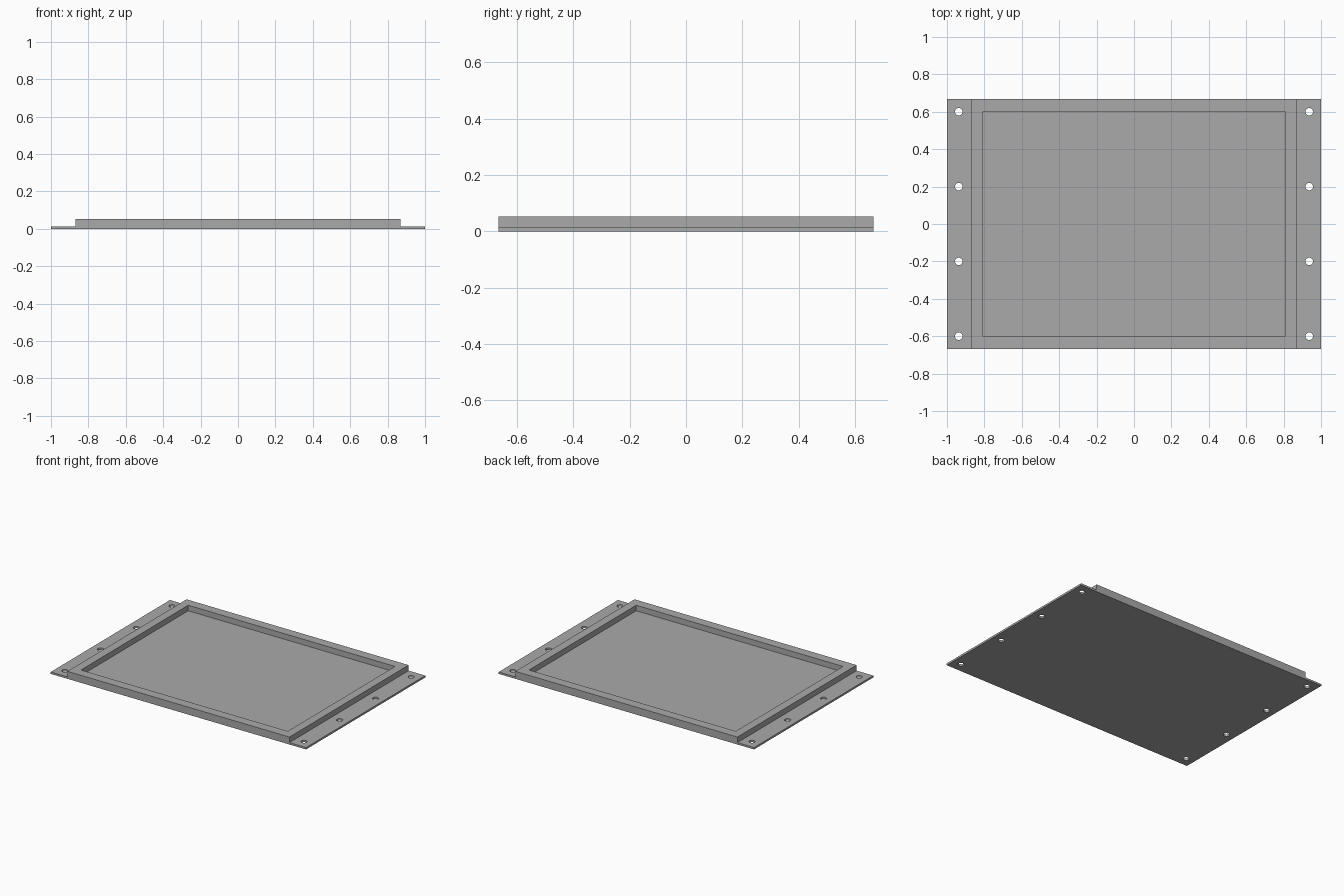
import bpy
import bmesh

cube = bpy.data.objects.get("Cube")
if cube:
    bpy.data.objects.remove(cube, do_unlink=True)

HALF_Y = 0.667
PLATE_TOP = 0.0135
FRAME_TOP = 0.053

grey = bpy.data.materials.new("plain_grey")
grey.use_nodes = True
colour = (0.4, 0.4, 0.4, 1)
grey.diffuse_color = colour
grey.node_tree.nodes["Principled BSDF"].inputs["Base Color"].default_value = colour


def finish(name, bm):
    mesh = bpy.data.meshes.new(name)
    bm.to_mesh(mesh)
    bm.free()
    mesh.materials.append(grey)
    obj = bpy.data.objects.new(name, mesh)
    bpy.context.collection.objects.link(obj)
    return obj


def box(name, half_x, half_y, bottom, top):
    bm = bmesh.new()
    bmesh.ops.create_cube(bm, size=1)
    bmesh.ops.scale(bm, vec=(2 * half_x, 2 * half_y, top - bottom), verts=bm.verts)
    bmesh.ops.translate(bm, vec=(0, 0, (top + bottom) / 2), verts=bm.verts)
    return finish(name, bm)


def cut(target, cutter):
    cutter.hide_render = True
    mod = target.modifiers.new("cut", 'BOOLEAN')
    mod.operation = 'DIFFERENCE'
    mod.solver = 'EXACT'
    mod.object = cutter
    bpy.context.view_layer.objects.active = target
    bpy.ops.object.modifier_apply(modifier=mod.name)
    bpy.data.objects.remove(cutter, do_unlink=True)


# Base plate with side flanges
plate = box("base_plate", 1, HALF_Y, 0, PLATE_TOP)

# Four screw holes along each flange
bm = bmesh.new()
for x in (-0.937, 0.937):
    for y in (-0.6, -0.2, 0.2, 0.6):
        ring = bmesh.ops.create_cone(bm, cap_ends=True, segments=24,
                                     radius1=0.02, radius2=0.02, depth=0.2)
        bmesh.ops.translate(bm, vec=(x, y, 0), verts=ring["verts"])
cut(plate, finish("hole_cutter", bm))

# Raised rim: outer and inner rectangles bridged, open underneath on the plate
bm = bmesh.new()
rings = []
for hx, hy, z in ((0.87, HALF_Y, PLATE_TOP), (0.87, HALF_Y, FRAME_TOP),
                  (0.81, 0.6, FRAME_TOP), (0.81, 0.6, PLATE_TOP)):
    rings.append([bm.verts.new((sx * hx, sy * hy, z))
                  for sx, sy in ((-1, -1), (1, -1), (1, 1), (-1, 1))])
for low, high in zip(rings, rings[1:]):
    for i in range(4):
        j = (i + 1) % 4
        bm.faces.new((low[i], low[j], high[j], high[i]))
finish("raised_rim", bm)

# Shade hole walls smoothly and keep the edges sharp
bpy.ops.object.select_all(action='DESELECT')
plate.select_set(True)
bpy.context.view_layer.objects.active = plate
bpy.ops.object.shade_smooth_by_angle()
